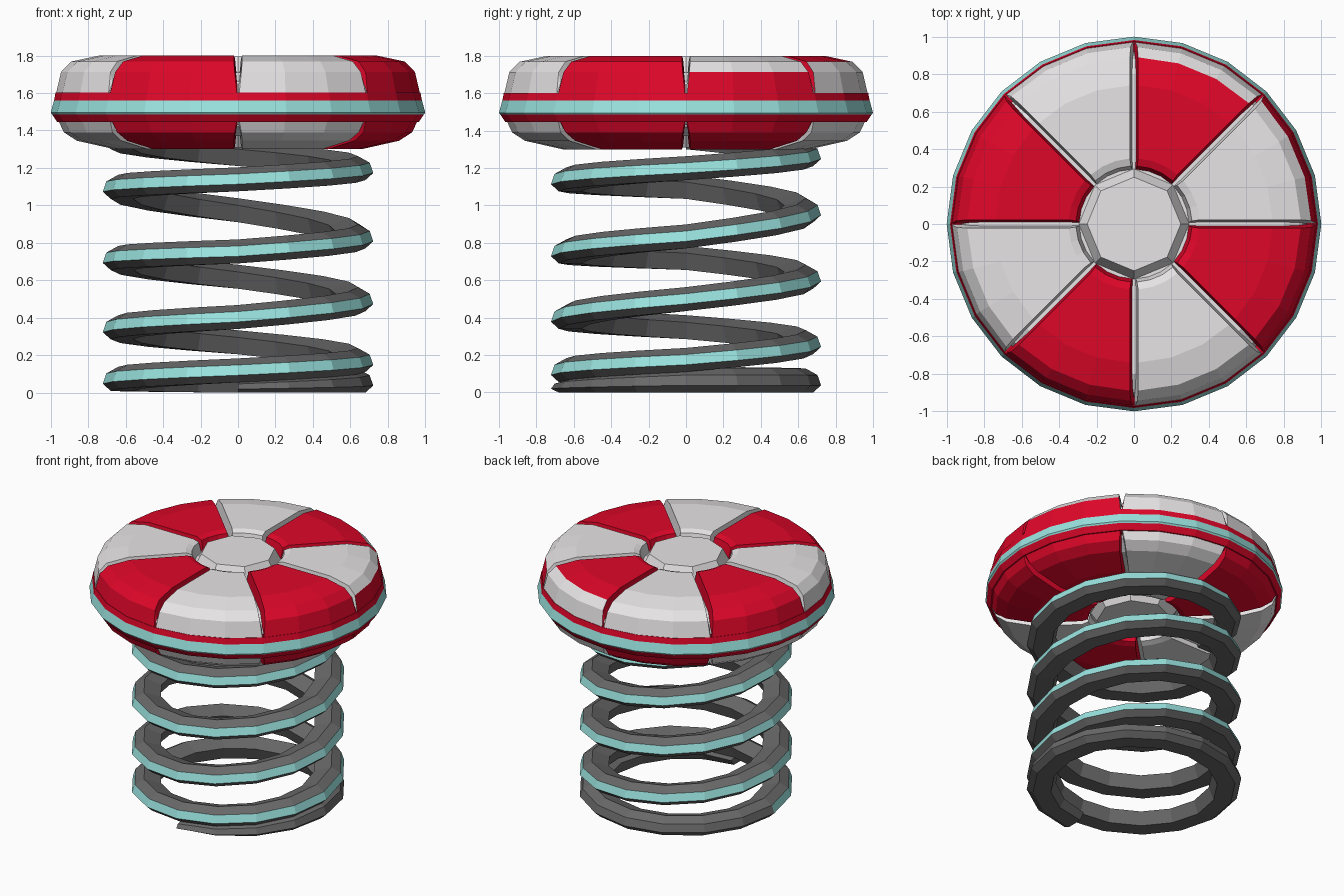
import bpy, bmesh, math

if "Cube" in bpy.data.objects:
    bpy.data.objects.remove(bpy.data.objects["Cube"])


def material(name, rgb):
    m = bpy.data.materials.new(name)
    m.diffuse_color = (*rgb, 1)
    m.use_nodes = True
    m.node_tree.nodes["Principled BSDF"].inputs["Base Color"].default_value = m.diffuse_color
    return m


RED = material("red", (0.74, 0.002, 0.022))
LIGHT = material("light grey", (0.80, 0.78, 0.79))
TEAL = material("pale teal", (0.32, 0.76, 0.73))
DARK = material("dark grey", (0.14, 0.14, 0.14))


def finish(name, bm, mats):
    bmesh.ops.recalc_face_normals(bm, faces=bm.faces)
    me = bpy.data.meshes.new(name)
    bm.to_mesh(me)
    bm.free()
    for m in mats:
        me.materials.append(m)
    ob = bpy.data.objects.new(name, me)
    bpy.context.collection.objects.link(ob)
    return ob


def lathe(name, profile, sides, mats, rule=lambda z: 0):
    # Revolve an (r, z) profile and cap both ends
    bm = bmesh.new()
    rings = [[bm.verts.new((r * math.cos(2 * math.pi * i / sides),
                            r * math.sin(2 * math.pi * i / sides), z))
              for i in range(sides)] for r, z in profile]
    for a, b in zip(rings, rings[1:]):
        for i in range(sides):
            j = (i + 1) % sides
            bm.faces.new((a[i], a[j], b[j], b[i]))
    bm.faces.new(rings[0])
    bm.faces.new(rings[-1])
    for f in bm.faces:
        f.material_index = rule(f.calc_center_median().z)
    return finish(name, bm, mats)


# Coil spring: height of the centre line at every quarter turn, from the front
HEIGHTS = [0.06, 0.06, 0.06, 0.07, 0.115, 0.17, 0.265, 0.345, 0.40, 0.495,
           0.615, 0.715, 0.75, 0.83, 0.97, 1.095, 1.135, 1.195, 1.27, 1.36]
SECTION = [(0.56, -0.06), (0.68, -0.06), (0.722, -0.022), (0.703, 0.033),
           (0.64, 0.068), (0.525, 0.03)]
STEPS = 4
bm = bmesh.new()
rings = []
for k in range((len(HEIGHTS) - 1) * STEPS + 1):
    q, t = divmod(k, STEPS)
    h = HEIGHTS[q]
    if t:
        h += (HEIGHTS[q + 1] - h) * t / STEPS
    a = (k / STEPS - 1) * math.pi / 2
    thin = min(1, 0.5 + k / 8)      # flattened first end
    rings.append([bm.verts.new((r * math.cos(a), r * math.sin(a),
                                h - 0.06 + (z + 0.06) * thin)) for r, z in SECTION])
for k, (a, b) in enumerate(zip(rings, rings[1:])):
    for i in range(6):
        j = (i + 1) % 6
        f = bm.faces.new((a[i], a[j], b[j], b[i]))
        # Teal stripe on the outer upper side, above the flat bottom ring
        f.material_index = 1 if i == 2 and k >= 3 * STEPS else 0
bm.faces.new(rings[0])
bm.faces.new(rings[-1])
finish("coil_spring", bm, [DARK, TEAL])

# Head core (floor of the grooves), rim band and hubs
lathe("head_core", [(0.80, 1.37), (0.90, 1.42), (0.92, 1.50), (0.92, 1.62), (0.90, 1.66),
                    (0.80, 1.71)], 24, [LIGHT])
lathe("rim_band",
      [(0.90, 1.445), (0.965, 1.445), (0.992, 1.485), (1.0, 1.495), (0.982, 1.56),
       (0.974, 1.602), (0.90, 1.602)], 24, [RED, TEAL],
      lambda z: 1 if 1.487 < z < 1.57 else 0)
lathe("top_hub", [(0.30, 1.70), (0.25, 1.795)], 8, [LIGHT])
lathe("bottom_hub", [(0.25, 1.31), (0.30, 1.38)], 8, [LIGHT])

# Wedge cushions: (radius, height, gap to the neighbouring wedge line)
TOP = [(0.29, 1.70, 0.008), (0.31, 1.785, 0.016), (0.35, 1.80, 0.022),
       (0.74, 1.80, 0.022), (0.89, 1.768, 0.022), (0.945, 1.712, 0.018),
       (0.972, 1.595, 0.006)]
BOTTOM = [(0.29, 1.40, 0.008), (0.31, 1.315, 0.016), (0.35, 1.30, 0.022),
          (0.66, 1.30, 0.022), (0.86, 1.345, 0.022), (0.93, 1.39, 0.018),
          (0.96, 1.455, 0.006)]


def wedge(name, index, profile, upper):
    bm = bmesh.new()
    a0 = index * math.pi / 4
    rows, base = [], []
    n = 3
    floor = 1.65 if upper else 1.43
    for r, z, g in profile:
        d, d0 = math.asin(g / r), 0.004 / r
        angles = [a0 + d + (math.pi / 4 - 2 * d) * i / n for i in range(n + 1)]
        rows.append([bm.verts.new((r * math.cos(a), r * math.sin(a), z)) for a in angles])
        base.append([bm.verts.new((r * math.cos(a), r * math.sin(a),
                                   min(z, floor) if upper else max(z, floor)))
                     for a in (a0 + d0, a0 + math.pi / 4 - d0)])
    # Tops alternate round the head; back right sides and rear underside are mirrored
    plain = index % 2
    mirrored = (7 - index) % 2 if index < 4 else plain
    limit = 0.88 if plain else 0.925
    for a, b in zip(rows, rows[1:]):
        for i in range(n):
            f = bm.faces.new((a[i], a[i + 1], b[i + 1], b[i]))
            c = f.calc_center_median()
            side = math.hypot(c.x, c.y) > limit and index < 2
            f.material_index = mirrored if side or not upper else plain
    # Sloping side walls of the grooves
    for k in range(len(rows) - 1):
        for e, c in ((0, 0), (1, -1)):
            f = bm.faces.new((rows[k][c], rows[k + 1][c], base[k + 1][e], base[k][e]))
            f.material_index = plain if upper else mirrored
    return finish(name, bm, [LIGHT, RED])


for i in range(8):
    wedge(f"top_wedge_{i + 1}", i, TOP, True)
    wedge(f"bottom_wedge_{i + 1}", i, BOTTOM, False)
